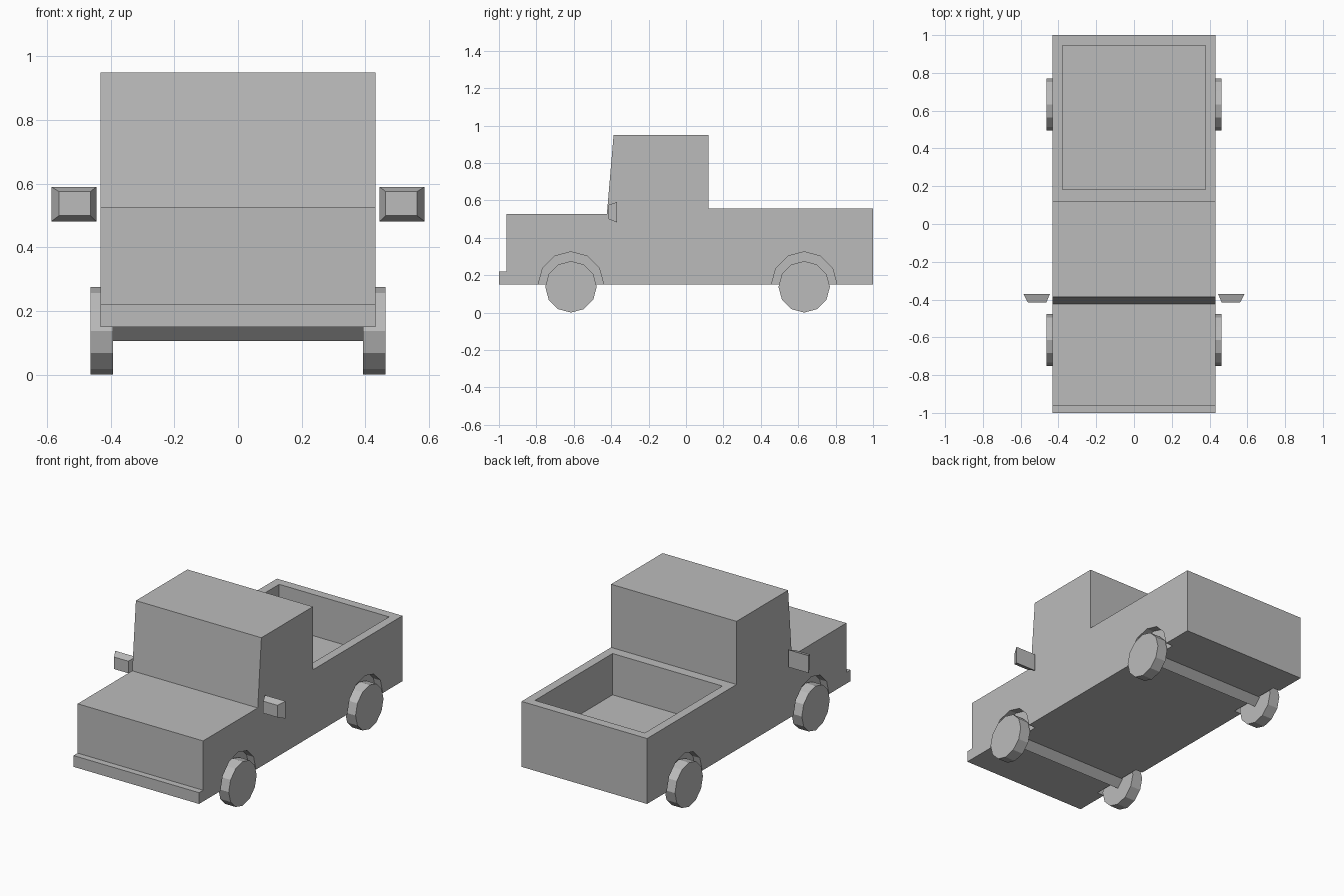
import bpy, bmesh
from math import sin, cos, pi

if "Cube" in bpy.data.objects:
    bpy.data.objects.remove(bpy.data.objects["Cube"])

GREY = (0.5, 0.5, 0.5, 1)
paint = bpy.data.materials.new("plain_grey")
paint.use_nodes = True
paint.diffuse_color = GREY
paint.node_tree.nodes["Principled BSDF"].inputs["Base Color"].default_value = GREY


def finish(name, bm):
    bmesh.ops.recalc_face_normals(bm, faces=bm.faces)
    mesh = bpy.data.meshes.new(name)
    bm.to_mesh(mesh)
    bm.free()
    mesh.materials.append(paint)
    obj = bpy.data.objects.new(name, mesh)
    bpy.context.collection.objects.link(obj)
    return obj


def extrude_profile(name, profile, x0, x1):
    """Side profile of (y, z) points stretched from x0 to x1."""
    bm = bmesh.new()
    face = bm.faces.new([bm.verts.new((x0, y, z)) for y, z in profile])
    ext = bmesh.ops.extrude_face_region(bm, geom=[face])
    moved = [v for v in ext["geom"] if isinstance(v, bmesh.types.BMVert)]
    bmesh.ops.translate(bm, verts=moved, vec=(x1 - x0, 0, 0))
    return finish(name, bm)


def circle(y, z, radius, sides):
    return [(y + radius * cos(2 * pi * i / sides), z + radius * sin(2 * pi * i / sides))
            for i in range(sides)]


def cut(target, cutter):
    cutter.hide_render = True
    mod = target.modifiers.new("cut", 'BOOLEAN')
    mod.operation = 'DIFFERENCE'
    mod.solver = 'EXACT'
    mod.object = cutter
    bpy.context.view_layer.objects.active = target
    bpy.ops.object.modifier_apply(modifier=mod.name)
    bpy.data.objects.remove(cutter)


# Bumper, bonnet, cab and bed in one side profile
HALF, BASE = 0.432, 0.15
body = extrude_profile("truck_body", [
    (-1, BASE), (-1, 0.22), (-0.96, 0.22), (-0.96, 0.527), (-0.423, 0.527),
    (-0.387, 0.95), (0.12, 0.95), (0.12, 0.557), (1, 0.557), (1, BASE)], -HALF, HALF)

# Open load bed
cut(body, extrude_profile("bed_cutter", [
    (0.182, 0.3), (0.945, 0.3), (0.945, 0.7), (0.182, 0.7)], -0.378, 0.378))

# Wheels, arches and axles
for end, y in (("front", -0.615), ("rear", 0.632)):
    for side, s in (("left", 1), ("right", -1)):
        cut(body, extrude_profile("arch_cutter", circle(y, BASE, 0.175, 12), s * 0.384, s * 0.6))
        extrude_profile(f"{end}_{side}_wheel", circle(y, 0.1375, 0.1375, 12), s * 0.392, s * 0.463)
    extrude_profile(f"{end}_axle", circle(y, BASE, 0.044, 4), -0.392, 0.392)

# Door mirrors: blocks that taper towards the front
for side, s in (("left", 1), ("right", -1)):
    bm = bmesh.new()
    rings = []
    for y, x0, x1, z0, z1 in ((-0.415, 0.464, 0.562, 0.5, 0.575),
                              (-0.37, 0.445, 0.586, 0.482, 0.59)):
        rings.append([bm.verts.new((s * x, y, z))
                      for x, z in ((x0, z0), (x1, z0), (x1, z1), (x0, z1))])
    for ring in rings:
        bm.faces.new(ring)
    for i in range(4):
        j = (i + 1) % 4
        bm.faces.new((rings[0][i], rings[0][j], rings[1][j], rings[1][i]))
    finish(f"{side}_mirror", bm)
